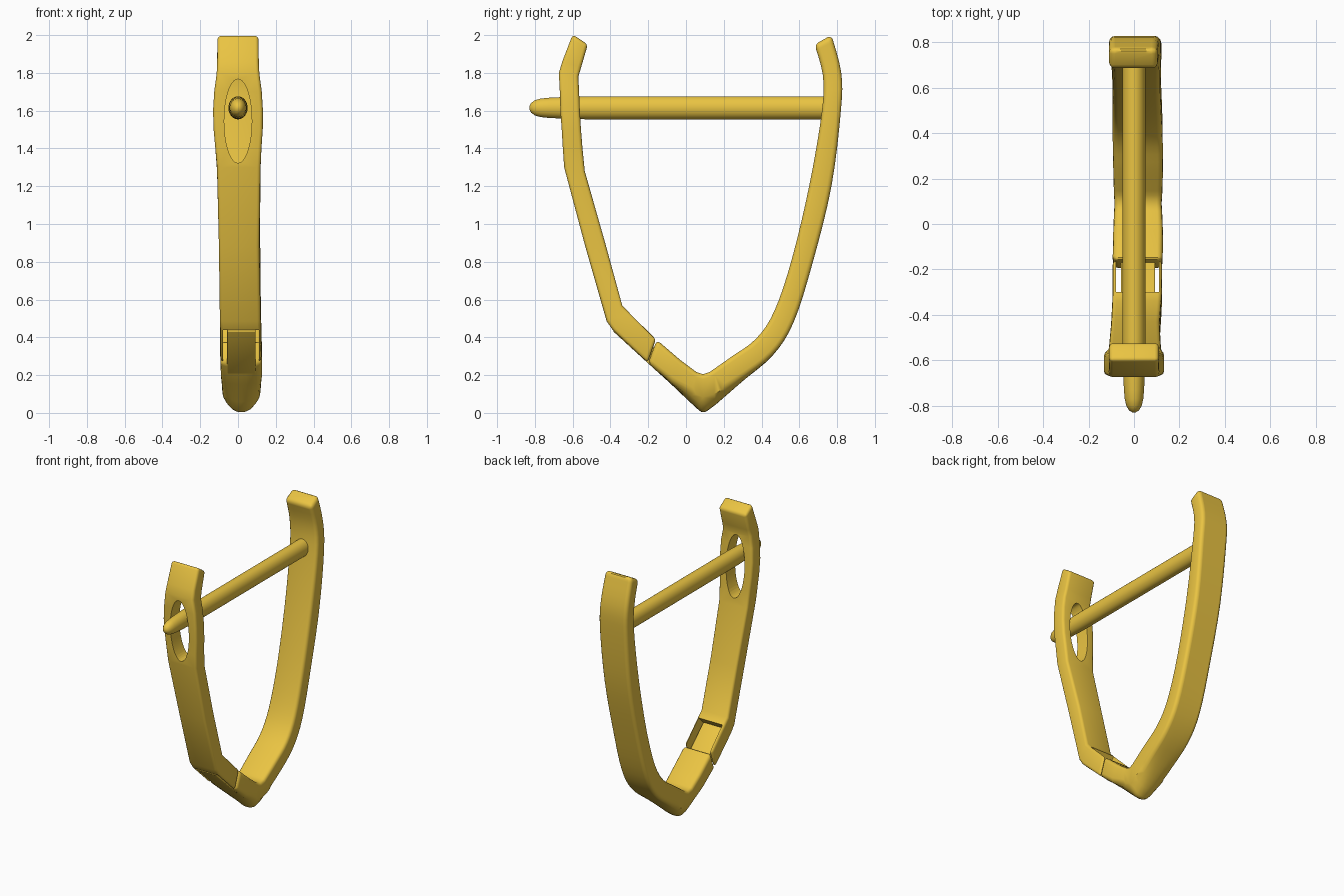
import bpy, bmesh, math

if "Cube" in bpy.data.objects:
    bpy.data.objects.remove(bpy.data.objects["Cube"])

gold = bpy.data.materials.new("gold")
gold.diffuse_color = (0.82, 0.55, 0.055, 1)
gold.use_nodes = True
gold.node_tree.nodes["Principled BSDF"].inputs["Base Color"].default_value = gold.diffuse_color


def activate(ob):
    bpy.ops.object.select_all(action='DESELECT')
    bpy.context.view_layer.objects.active = ob
    ob.select_set(True)


def finish(ob, bevel=0.0):
    """Material, optional rounded edges, smooth shading."""
    ob.data.materials.append(gold)
    activate(ob)
    if bevel:
        m = ob.modifiers.new("rounding", 'BEVEL')
        m.width, m.segments = bevel, 3
        m.limit_method, m.angle_limit = 'ANGLE', math.radians(50)
        bpy.ops.object.modifier_apply(modifier=m.name)
    bpy.ops.object.shade_smooth_by_angle(angle=math.radians(35))


def cut(ob, rings):
    """Subtract a closed tube from the object."""
    cutter = skin("cutter", rings)
    cutter.hide_render = True
    m = ob.modifiers.new("cut", 'BOOLEAN')
    m.object, m.operation, m.solver = cutter, 'DIFFERENCE', 'EXACT'
    activate(ob)
    bpy.ops.object.modifier_apply(modifier=m.name)
    bpy.data.objects.remove(cutter)


def skin(name, rings):
    """Closed tube through equal rings of points."""
    bm = bmesh.new()
    vs = [[bm.verts.new(p) for p in r] for r in rings]
    n = len(vs[0])
    for a, b in zip(vs, vs[1:]):
        for i in range(n):
            bm.faces.new((a[i], a[(i + 1) % n], b[(i + 1) % n], b[i]))
    bm.faces.new(vs[0])
    bm.faces.new(vs[-1])
    bmesh.ops.recalc_face_normals(bm, faces=bm.faces)
    me = bpy.data.meshes.new(name)
    bm.to_mesh(me)
    bm.free()
    ob = bpy.data.objects.new(name, me)
    bpy.context.collection.objects.link(ob)
    return ob


def band(name, stations):
    """Station: outer y,z / inner y,z / centre x / half width / outer dome."""
    rings = []
    for yo, zo, yi, zi, cx, w, dome in stations:
        ring = []
        for s in (-1, -.75, -.5, -.25, 0, .25, .5, .75, 1) if len(stations[0]) and max(
                st[6] for st in stations) > 0 else (-1, 1):
            d = dome * abs(s) ** 2.5
            ring.append((cx + s * w * (1 - .25 * dome), yo + (yi - yo) * d, zo + (zi - zo) * d))
        rings.append(ring + [(cx + w, yi, zi), (cx - w, yi, zi)])
    return skin(name, rings)


def smooth(st, n=4):
    """Catmull-Rom through the stations."""
    out = []
    for i in range(len(st) - 1):
        ps = (st[max(i - 1, 0)], st[i], st[i + 1], st[min(i + 2, len(st) - 1)])
        for k in range(n):
            t = k / n
            out.append(tuple(0.5 * (2 * b + (c - a) * t + (2 * a - 5 * b + 4 * c - d) * t * t
                                    + (3 * b - a - 3 * c + d) * t ** 3)
                             for a, b, c, d in zip(*ps)))
    return out + [st[-1]]


# back arm with pointed, domed base
base = [(-.200, .262, -.155, .387, .016, .110, 0),
        (-.08, .153, -.03, .28, .018, .110, .10),
        (.02, .058, .055, .216, .018, .108, .32),
        (.09, -.006, .09, .205, .018, .106, .42)]
arm = [(.16, .046, .125, .216, .018, .108, .32),
       (.30, .168, .24, .297, .018, .110, .12),
       (.46, .305, .37, .392, .016, .110, .03),
       (.57, .48, .468, .54, .014, .108, 0),
       (.672, .80, .562, .82, .012, .106, 0),
       (.770, 1.20, .656, 1.22, .010, .108, 0),
       (.820, 1.60, .720, 1.60, .008, .112, 0),
       (.822, 1.80, .724, 1.79, 0, .110, 0),
       (.770, 2.0, .680, 1.95, -.003, .106, 0)]
finish(band("back_arm", base + smooth(arm)), .024)

# front arm, pierced by an oval catch hole and forked at the hinge
front = [(-.600, 2.003, -.520, 1.95, 0, .109, 0),
         (-.655, 1.86, -.555, 1.83, 0, .110, 0),
         (-.673, 1.80, -.570, 1.78, 0, .113, 0),
         (-.668, 1.70, -.566, 1.70, 0, .126, 0),
         (-.665, 1.60, -.562, 1.60, 0, .132, 0),
         (-.658, 1.50, -.556, 1.50, .001, .130, 0),
         (-.652, 1.40, -.548, 1.40, .002, .122, 0),
         (-.645, 1.30, -.536, 1.28, .004, .115, 0),
         (-.533, .88, -.428, .90, .006, .107, 0),
         (-.420, .485, -.338, .570, .012, .108, 0),
         (-.385, .435, -.300, .530, .014, .108, 0),
         (-.203, .265, -.158, .390, .015, .109, 0)]
front_arm = band("front_arm", front)
finish(front_arm, .018)
N = 48
cut(front_arm, [[(.073 * math.cos(2 * math.pi * i / N), y,
                  1.545 + .222 * math.sin(2 * math.pi * i / N))
                 for i in range(N)] for y in (-.9, -.3)])
cut(front_arm, [[(x, -.475, .349), (x, -.215, .613), (x, .0, .4), (x, -.25, .1)]
                for x in (-.079, .111)])
activate(front_arm)
bpy.ops.object.shade_smooth_by_angle(angle=math.radians(35))

# recessed hinge tongue on the base
finish(band("hinge_tongue", [(-.14, .207, -.10, .28, .018, .075, 0),
                             (-.385, .431, -.330, .492, .018, .075, 0)]), .005)

# pin with a tapered, rounded tip
prof = [(.76, 1), (-.50, 1), (-.58, .98), (-.66, .93), (-.73, .87), (-.77, .80),
        (-.80, .66), (-.82, .42), (-.829, .14)]
M = 32
finish(skin("pin", [[(.051 * r * math.cos(2 * math.pi * i / M), y,
                      1.615 + .061 * r * math.sin(2 * math.pi * i / M))
                     for i in range(M)] for y, r in prof]))

# the source surface is wound inward: match its shading
for ob in bpy.context.scene.objects:
    ob.data.flip_normals()
